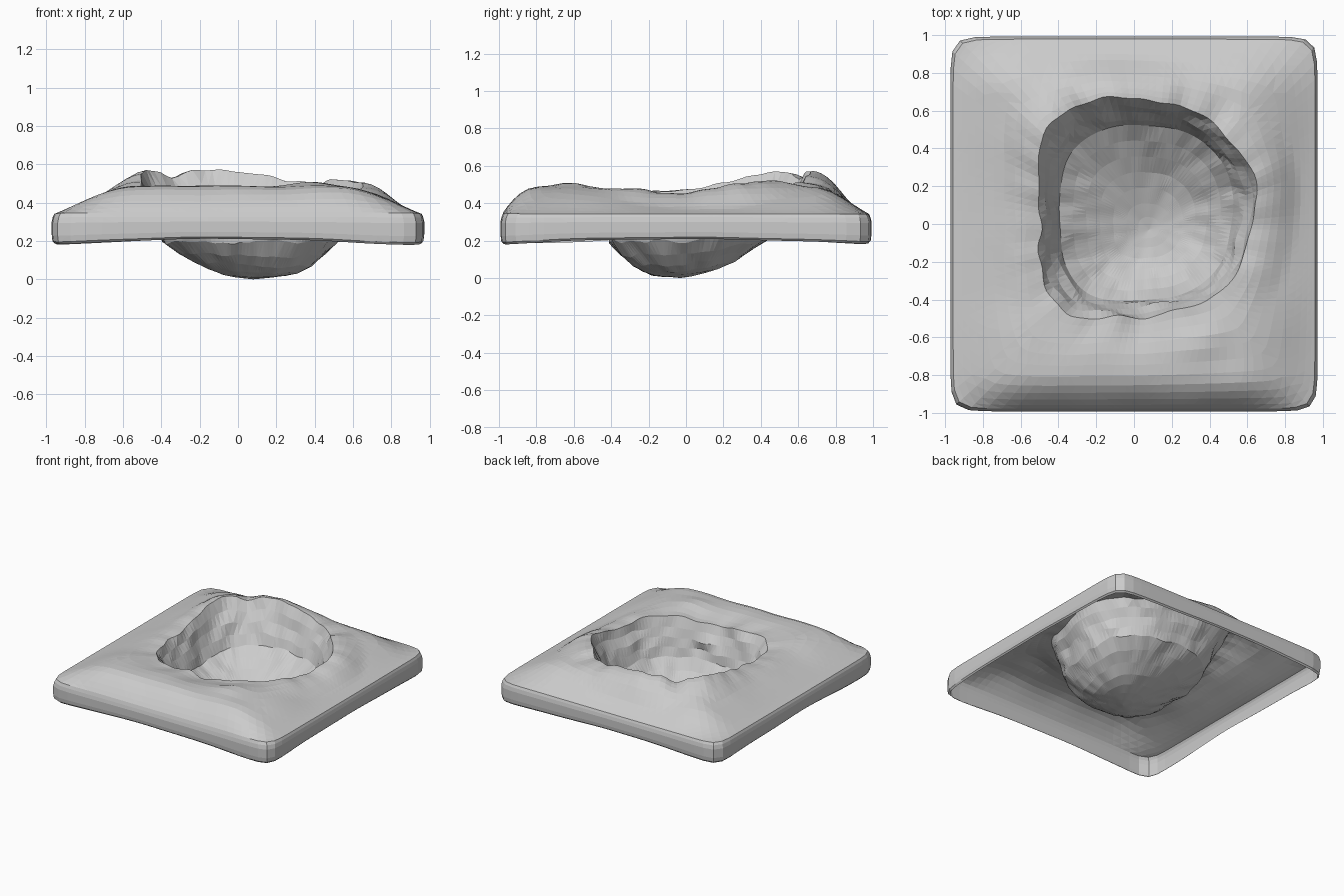
import bpy, bmesh, math
from mathutils import Vector, noise

if "Cube" in bpy.data.objects:
    bpy.data.objects.remove(bpy.data.objects["Cube"])

N = 128                     # angular divisions
CX, CY = 0.08, -0.03        # lowest point of the crater

# Crater outline, one key every 22.5 degrees counter-clockwise from +x
RIM_R = [.55, .62, .64, .67, .68, .74, .76, .63, .58, .62, .62, .50, .45, .46, .49, .52]
RIM_Z = [.46, .50, .52, .51, .555, .575, .57, .52, .47, .46, .47, .46, .45, .46, .48, .47]
FOOT_R = [.43, .48, .53, .55, .55, .58, .58, .51, .47, .48, .47, .41, .37, .38, .40, .42]
FOOT_Z = [.20, .22, .26, .27, .27, .27, .25, .22, .20, .20, .20, .20, .20, .20, .20, .20]


def key(table, a):
    """Periodic smooth interpolation of a table of keys."""
    n = len(table)
    f = a / math.tau * n
    i = int(f)
    t = f - i
    p0, p1, p2, p3 = (table[(i + k) % n] for k in (-1, 0, 1, 2))
    return p1 + .5 * t * (p2 - p0 + t * (2*p0 - 5*p1 + 4*p2 - p3 + t * (3*(p1 - p2) + p3 - p0)))


def ease(t):
    t = max(0.0, min(1.0, t))
    return t * t * (3 - 2 * t)


def rise(t):
    """Starts steep, flattens out."""
    return 1 - (1 - max(0.0, min(1.0, t))) ** 2


def rough(x, y, z=0.0, s=5.0):
    return noise.noise(Vector((x * s + 3.1, y * s + 7.7, z * s)))


def rim_z(a):
    # notch in the back left part of the rim
    return key(RIM_Z, a) - .05 * math.exp(-((a - math.radians(124)) / .09) ** 2)


def edge_radius(a):
    """Distance from crater centre to the rounded square outline."""
    lo, hi = 0.5, 1.8
    for _ in range(30):
        m = (lo + hi) / 2
        x, y = CX + m * math.cos(a), CY + m * math.sin(a)
        inside = abs(x / .962) ** 20 + abs(y / .982) ** 20 < 1
        lo, hi = (m, hi) if inside else (lo, m)
    return lo


def slab_height(x, y):
    """Raised slab: steep at the front, gentle at the sides and back."""
    tx = (.965 - abs(x)) / .42
    fx = .5 * ease(tx) + .5 * rise(tx)
    fy = rise((y + .985) / .2) if y < 0 else .5 * (ease((.985 - y) / .3) + rise((.985 - y) / .3))
    bump = .04 * math.exp(-((x - .38) ** 2 + (y + .58) ** 2) / .02)
    sag = .03 * ease((abs(x) - .5) / .2) * math.exp(-((y + .1) / .35) ** 2)
    return .343 + .145 * fx * fy + bump - sag * fx + .014 * rough(x, y, 0, 3) * fx * fy


bm = bmesh.new()


def make_ring(fn):
    return [bm.verts.new(fn(i * math.tau / N)) for i in range(N)]


def at(a, r, z):
    return (CX + r * math.cos(a), CY + r * math.sin(a), z)


# Crater floor
def floor_pt(s):
    def fn(a):
        r = key(FOOT_R, a) * s
        x, y, _ = at(a, r, 0)
        p = 2.3 - .7 * math.sin(a) + .5 * math.cos(a)
        z = .008 + (key(FOOT_Z, a) - .008) * s ** p
        z += s * (.022 * rough(x, y, 0, 7) + .012 * rough(x, y, 1, 15))
        return at(a, r, max(z, 0))
    return fn


# Steep crater wall
def wall_pt(t):
    def fn(a):
        f, m, fz = key(FOOT_R, a), key(RIM_R, a), key(FOOT_Z, a)
        x, y, _ = at(a, m, 0)
        r = f + (m - f) * t ** 1.1 + .025 * rough(x, y, t, 7)
        z = fz + (rim_z(a) - fz) * t + .02 * rough(x, y, t + 2, 8)
        return at(a, r, z)
    return fn


# Ground between rim and slab edge
def ground_pt(t):
    def fn(a):
        m, e = key(RIM_R, a), edge_radius(a)
        rx, ry, _ = at(a, m, 0)
        r = m + (e - m) * t + .02 * rough(rx, ry, 1, 7) * (1 - t) ** 2
        x, y, _ = at(a, r, 0)
        b = ease((r - m) / .24)
        rz = rim_z(a) + .02 * rough(rx, ry, 3, 8)
        return at(a, r, rz * (1 - b) + slab_height(x, y) * b)
    return fn


# Vertical skirt, open underneath
def skirt_pt(t, grow):
    def fn(a):
        x, y, _ = at(a, edge_radius(a), 0)
        bottom = .213 - .035 * (x * y) ** 2 + .01 * rough(x, y, 0, 2)
        return (x * grow, y * grow, .335 + (bottom - .335) * t)
    return fn


rings = [make_ring(floor_pt(s)) for s in (.12, .25, .4, .55, .7, .85, 1.0)]
rings += [make_ring(wall_pt(t)) for t in (.25, .5, .75, 1.0)]
rings += [make_ring(ground_pt(t)) for t in
          (.08, .17, .28, .4, .52, .64, .74, .82, .89, .95, .99)]
rings += [make_ring(skirt_pt(t, g)) for t, g in
          ((.05, 1.004), (.25, 1.01), (.7, 1.01), (.92, 1.006), (1.0, .995))]

# Skin the rings and cap the centre
centre = bm.verts.new((CX, CY, .004))
for i in range(N):
    bm.faces.new((centre, rings[0][i], rings[0][(i + 1) % N]))
for p, q in zip(rings, rings[1:]):
    for i in range(N):
        j = (i + 1) % N
        bm.faces.new((p[i], q[i], q[j], p[j]))
bmesh.ops.triangulate(bm, faces=bm.faces[:])

# Stand on z = 0
low = min(v.co.z for v in bm.verts)
for v in bm.verts:
    v.co.z -= low

mesh = bpy.data.meshes.new("crater_ground")
bm.to_mesh(mesh)
bm.free()
obj = bpy.data.objects.new("crater_ground", mesh)
bpy.context.collection.objects.link(obj)
